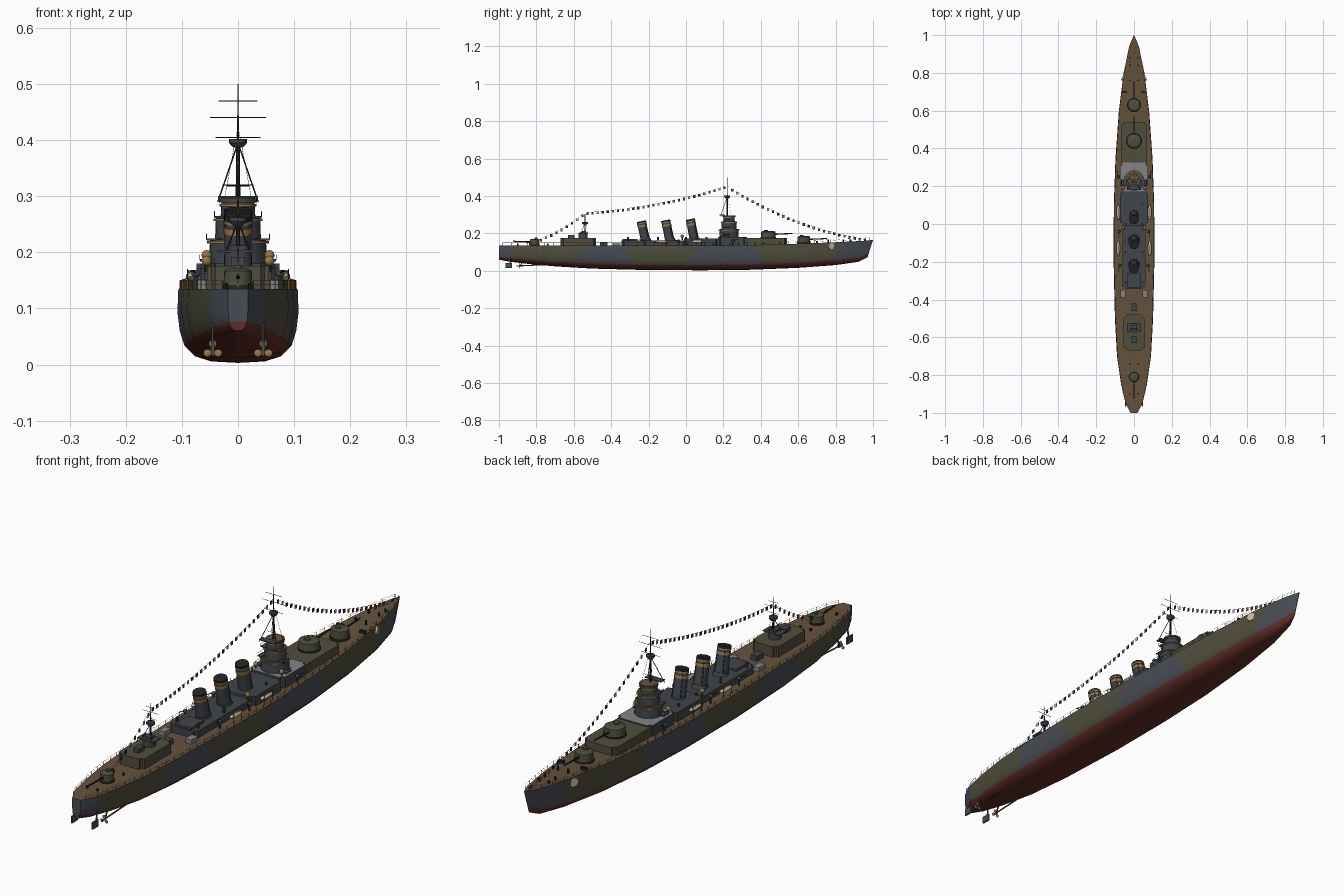
import bpy, bmesh, math
from mathutils import Vector, Matrix

if "Cube" in bpy.data.objects:
    bpy.data.objects.remove(bpy.data.objects["Cube"])


def material(name, r, g, b):
    m = bpy.data.materials.new(name)
    m.use_nodes = True
    m.diffuse_color = (r, g, b, 1)
    m.node_tree.nodes["Principled BSDF"].inputs["Base Color"].default_value = (r, g, b, 1)
    return m


GREY = material("slate grey", .064, .073, .09)
OLIVE = material("olive", .078, .076, .046)
RED = material("dull red", .12, .027, .02)
DECK = material("deck brown", .13, .085, .045)
HOUSE = material("house grey", .052, .058, .068)
LIGHT = material("light grey", .22, .23, .24)
TAN = material("ochre", .32, .19, .06)
DARK = material("near black", .018, .018, .02)
CREAM = material("cream", .55, .50, .38)


def finish(bm, name, *mats, smooth=True):
    me = bpy.data.meshes.new(name)
    bm.to_mesh(me)
    bm.free()
    for m in mats:
        me.materials.append(m)
    ob = bpy.data.objects.new(name, me)
    bpy.context.collection.objects.link(ob)
    if smooth:
        bpy.ops.object.select_all(action='DESELECT')
        ob.select_set(True)
        bpy.context.view_layer.objects.active = ob
        bpy.ops.object.shade_smooth_by_angle(angle=math.radians(35))


def paint(geom, mat):
    for f in {f for v in geom["verts"] for f in v.link_faces}:
        f.material_index = mat


def box(bm, x0, x1, y0, y1, z0, z1, mat=0):
    m = Matrix.Translation(((x0 + x1) / 2, (y0 + y1) / 2, (z0 + z1) / 2))
    paint(bmesh.ops.create_cube(bm, size=1, matrix=m @ Matrix.Diagonal((x1 - x0, y1 - y0, z1 - z0, 1))), mat)


def rod(bm, p, q, r, r2=None, n=6, mat=0):
    p, q = Vector(p), Vector(q)
    m = Matrix.Translation((p + q) / 2) @ (q - p).to_track_quat('Z', 'Y').to_matrix().to_4x4()
    paint(bmesh.ops.create_cone(bm, cap_ends=True, segments=n, radius1=r, radius2=r if r2 is None else r2,
                                depth=(q - p).length, matrix=m), mat)


def drum(bm, x, y, z0, z1, r, r2=None, n=24, mat=0):
    rod(bm, (x, y, z0), (x, y, z1), r, r2, n, mat)


def ball(bm, p, r, mat=0, scale=(1, 1, 1)):
    m = Matrix.Translation(p) @ Matrix.Diagonal((*scale, 1))
    paint(bmesh.ops.create_uvsphere(bm, u_segments=12, v_segments=8, radius=r, matrix=m), mat)


def house(name, half, y0, y1, z0, z1, mat, top=None):
    """Deckhouse with rounded vertical corners and an optional roof colour."""
    bm = bmesh.new()
    box(bm, -half, half, y0, y1, z0, z1)
    edges = [e for e in bm.edges if abs(e.verts[0].co.z - e.verts[1].co.z) > .001]
    bmesh.ops.bevel(bm, geom=edges, offset=.014, segments=3, affect='EDGES')
    bm.normal_update()
    for f in bm.faces:
        f.material_index = 1 if top and f.normal.z > .9 else 0
    finish(bm, name, mat, top or mat)


# Hull: lofted stations of y, half width, keel height, deck height
STATIONS = [(-1, .018, .06, .135), (-.95, .045, .05, .135), (-.85, .068, .038, .135), (-.7, .09, .024, .135),
            (-.5, .101, .012, .135), (-.2, .108, .004, .135), (.1, .107, .003, .135), (.35, .098, .006, .138),
            (.6, .08, .016, .145), (.8, .055, .031, .153), (.92, .026, .048, .16), (.97, .001, .072, .165)]
SECTION = [(0, 0), (.45, .02), (.72, .09), (.88, .22), (.96, .42), (1, .68), (.985, 1)]
RING = [(-a, b) for a, b in SECTION[:0:-1]] + SECTION
CAMO = [(-.93, -.9), (-.54, -.62), (-.34, -.26), (.07, 0), (.35, .43), (.84, .76)]


def rake(y):
    return .03 * max(0, (y - .8) / .17)


def station_at(y):
    for a, b in zip(STATIONS, STATIONS[1:]):
        if y <= b[0]:
            t = (y - a[0]) / (b[0] - a[0])
            return [u + (v - u) * t for u, v in zip(a, b)]
    return STATIONS[-1]


bm = bmesh.new()
rings = []
for y, w, k, d in STATIONS:
    rings.append([bm.verts.new((w * a, y + rake(y) * b, k + (d - k) * b)) for a, b in RING])
for r0, r1 in zip(rings, rings[1:]):
    for i in range(len(RING) - 1):
        f = bm.faces.new((r0[i], r0[i + 1], r1[i + 1], r1[i]))
        f.material_index = 2 if max(RING[i][1], RING[i + 1][1]) < .25 else 0
    bm.faces.new((r0[0], r1[0], r1[-1], r0[-1])).material_index = 3
bm.faces.new(rings[0])
bm.faces.new(rings[-1])
bmesh.ops.recalc_face_normals(bm, faces=bm.faces)
for top, low in CAMO:
    bmesh.ops.bisect_plane(bm, geom=bm.verts[:] + bm.edges[:] + bm.faces[:], plane_co=(0, top, .14),
                           plane_no=(0, .12, low - top))
# Transom below the waterline is red as well
bmesh.ops.bisect_plane(bm, geom=[g for f in bm.faces if f.calc_center_median().y < -.999
                                 for g in (f, *f.edges, *f.verts)],
                       plane_co=(0, 0, .0765), plane_no=(0, 0, 1))
for f in bm.faces:
    if f.material_index == 0:
        c = f.calc_center_median()
        passed = sum(c.y > top + (low - top) * (.14 - c.z) / .12 for top, low in CAMO)
        f.material_index = 2 if c.y < -.999 and c.z < .0765 else passed % 2
finish(bm, "hull", GREY, OLIVE, RED, DECK)

# Railings following the deck edge
bm = bmesh.new()
for s in (-1, 1):
    last = None
    for i in range(44):
        y = -.98 + i * .045
        _, w, _, d = station_at(y)
        p = Vector((s * w * .96, y + rake(y), d))
        q = p + Vector((0, 0, .015))
        rod(bm, p, q, .0011, n=4)
        if last:
            for h in (0, .007):
                rod(bm, last - Vector((0, 0, h)), q - Vector((0, 0, h)), .0003, n=3)
        last = q
finish(bm, "deck_railing", TAN, smooth=False)

# Deckhouses
house("forward_deckhouse", .07, .3, .54, .13, .175, OLIVE)
house("bridge_deckhouse", .074, .17, .325, .13, .18, HOUSE, LIGHT)
house("middle_deckhouse", .074, -.01, .175, .13, .172, HOUSE)
house("funnel_deckhouse", .06, -.345, 0, .13, .162, HOUSE)
house("aft_deckhouse", .055, -.67, -.48, .13, .176, OLIVE)

# Bridge tower of stacked drums with ochre rims, planked floors and wing platforms
bm = bmesh.new()
for z0, z1, r in ((.18, .222, .052), (.222, .262, .041), (.262, .288, .031)):
    drum(bm, 0, .23, z0, z1, r, r * .96)
    drum(bm, 0, .23, z1 - .006, z1 - .002, r * 1.06, mat=1)
    drum(bm, 0, .23, z1, z1 + .001, r * .95, mat=3)
drum(bm, 0, .23, .289, .296, .034)
drum(bm, 0, .23, .296, .297, .03, mat=3)
for z, half in ((.186, .068), (.223, .056), (.263, .042)):
    box(bm, -half, half, .2, .235, z - .002, z + .002)
    for s in (-1, 1):
        rod(bm, (s * half, .2, z), (s * half, .2, z + .01), .0007, n=4, mat=2)
        rod(bm, (s * half, .2, z + .01), (s * half, .235, z + .01), .0007, n=4, mat=2)
box(bm, -.036, .036, .18, .205, .297, .3)
finish(bm, "bridge_tower", HOUSE, TAN, DARK, DECK)

# Raked funnels with painted bands
bm = bmesh.new()
for y, top in ((-.215, .265), (-.085, .27), (.047, .276)):
    a, b = Vector((0, y, .155)), Vector((0, y - .024, top))
    rod(bm, a, b, .025, .0235, 24)
    rod(bm, a, a.lerp(b, .14), .031, .028, 24)
    for t0, t1, r, m in ((.72, .82, .0255, 1), (.88, .93, .0255, 1), (.93, 1.005, .0248, 2)):
        rod(bm, a.lerp(b, t0), a.lerp(b, t1), r, n=24, mat=m)
    for s in (-1, 1):
        rod(bm, a + Vector((s * .019, .019, 0)), b + Vector((s * .016, .018, 0)), .0015, mat=2)
finish(bm, "funnels", HOUSE, TAN, DARK)


def turret(name, y, z, r, h, way):
    bm = bmesh.new()
    drum(bm, 0, y, z - .012, z + .005, r * 1.05, mat=1)
    drum(bm, 0, y, z, z + h, r, r * .94)
    drum(bm, 0, y, z + h, z + h + .004, r * .94, r * .7)
    drum(bm, 0, y - way * r * .3, z + h, z + h + .01, r * .28, n=12)
    rod(bm, (0, y + way * r * .8, z + h * .62), (0, y + way * (r + .09), z + h * .72), .0038, .0026, 10, 1)
    finish(bm, name, OLIVE, DARK)


turret("lower_fore_turret", .63, .148, .035, .034, 1)
turret("upper_fore_turret", .44, .175, .04, .034, 1)
turret("aft_turret", -.81, .137, .026, .03, -1)

# Aft control position
bm = bmesh.new()
drum(bm, 0, -.55, .175, .202, .024)
box(bm, -.036, .036, -.572, -.525, .2, .204)
box(bm, -.012, .012, -.63, -.595, .176, .192)
box(bm, -.014, .014, -.56, -.535, .204, .212)
finish(bm, "aft_control_position", HOUSE)


# Tripod masts with yards and lookout
def mast(name, y, z0, z1, nest, spread, yards):
    bm = bmesh.new()
    rod(bm, (0, y, z0), (0, y, nest), .0042, .0035, 8)
    rod(bm, (0, y, nest), (0, y, z1), .0022, .0008, 6)
    for s in (-1, 1):
        rod(bm, (s * spread, y - spread, z0), (0, y, nest), .0013)
        rod(bm, (s * spread * .7, y + spread * .6, z0), (0, y, nest + .03), .0004, n=4)
    drum(bm, 0, y, nest - .008, nest, .009, .016, 16, 1)
    drum(bm, 0, y, nest, nest + .007, .016, n=16, mat=1)
    for z, half in yards:
        rod(bm, (-half, y, z), (half, y, z), .0008)
    finish(bm, name, DARK, HOUSE)


mast("foremast", .22, .29, .5, .395, .036, ((.32, .028), (.405, .04), (.44, .05), (.47, .035)))
mast("mainmast", -.54, .2, .335, .255, .022, ((.275, .025), (.3, .035), (.318, .02)))

# Dressing lines with small flags
ENDS = [((.97, .17), (.22, .455), .045), ((.22, .455), (-.54, .312), .024), ((-.54, .312), (-.86, .145), .022)]
FLAGS = (1, 2, 4, 1, 3, 0)
bm = bmesh.new()
for (ya, za), (yb, zb), sag in ENDS:
    n = int(abs(ya - yb) / .0135)
    pts = [Vector((0, ya + (yb - ya) * i / n, za + (zb - za) * i / n - 4 * sag * i / n * (1 - i / n)))
           for i in range(n + 1)]
    for i, (p, q) in enumerate(zip(pts, pts[1:])):
        rod(bm, p, q, .0004, n=3)
        if i % 2:
            box(bm, -.0008, .0008, p.y - .006, p.y + .006, p.z - .014, p.z, FLAGS[i // 2 % 6])
finish(bm, "flag_lines", DARK, RED, CREAM, TAN, GREY, smooth=False)

# Boats, side guns, searchlights and deck lockers, mirrored
boats, guns, lamps, lockers = (bmesh.new() for _ in range(4))
for s in (-1, 1):
    for y in (.06, -.13):
        ball(boats, (s * .083, y, .157), .01, 0, (1, 4, .8))
        box(boats, s * .083 - .003, s * .083 + .003, y - .022, y + .022, .16, .1655, 1)
        for dy in (-.025, .025):
            rod(boats, (s * .09, y + dy, .135), (s * .09, y + dy, .17), .001, mat=2)
    for y, x in ((.25, .083), (-.04, .078), (-.22, .075)):
        drum(guns, s * x, y, .135, .158, .004, n=8)
        ball(guns, (s * x, y, .162), .008, 0, (1, 1, .8))
        rod(guns, (s * x, y, .163), (s * (x + .006), y + math.copysign(.03, y), .167), .0015, mat=1)
    for y, z in ((.19, .195), (-.02, .185)):
        drum(lamps, s * .056, y, .165, z, .003, n=8)
        ball(lamps, (s * .056, y, z), .009, 1)
    box(lockers, s * .058 - .013, s * .058 + .013, -.39, -.35, .134, .152)
    box(lockers, s * .05 - .012, s * .05 + .012, .695, .705, .14, .16, 1)
    for y in (-.9, -.74, .76, .84, .88):
        drum(lockers, s * .022, y, .132, .168 if y > 0 else .145, .004, n=8, mat=1)
    for y in (-.31, -.15, 0, .11):
        drum(lockers, s * .045, y, .16, .181, .005, n=8, mat=2)
box(lockers, -.014, .014, -.46, -.42, .134, .155, 2)
box(lockers, -.035, .035, -.34, -.26, .162, .17, 2)
finish(boats, "ship_boats", CREAM, TAN, DARK)
finish(guns, "side_guns", HOUSE, DARK)
finish(lamps, "searchlights", HOUSE, TAN)
finish(lockers, "deck_fittings", LIGHT, DARK, HOUSE)

# Bow discs, rudders, shafts and propellers
discs, rudders, props = (bmesh.new() for _ in range(3))
for s in (-1, 1):
    rod(discs, (s * .055, .775, .132), (s * .0615, .778, .132), .017, n=16)
    x = s * .045
    box(rudders, x - .003, x + .003, -.965, -.93, .015, .042)
    rod(rudders, (x, -.943, .02), (x, -.935, .075), .003)
    rod(props, (x, -.9, .026), (x, -.7, .036), .003, mat=1)
    rod(props, (x, -.885, .026), (x, -.87, .06), .003, mat=1)
    rod(props, (x, -.905, .026), (x, -.885, .026), .002, .005, 10)
    for i in range(3):
        a = math.radians(90 + 120 * i)
        ball(props, (x + .011 * math.cos(a), -.892, .026 + .011 * math.sin(a)), .007, 0, (1, .3, 1))
finish(discs, "bow_discs", CREAM)
finish(rudders, "rudders", GREY)
finish(props, "propellers", TAN, HOUSE)
